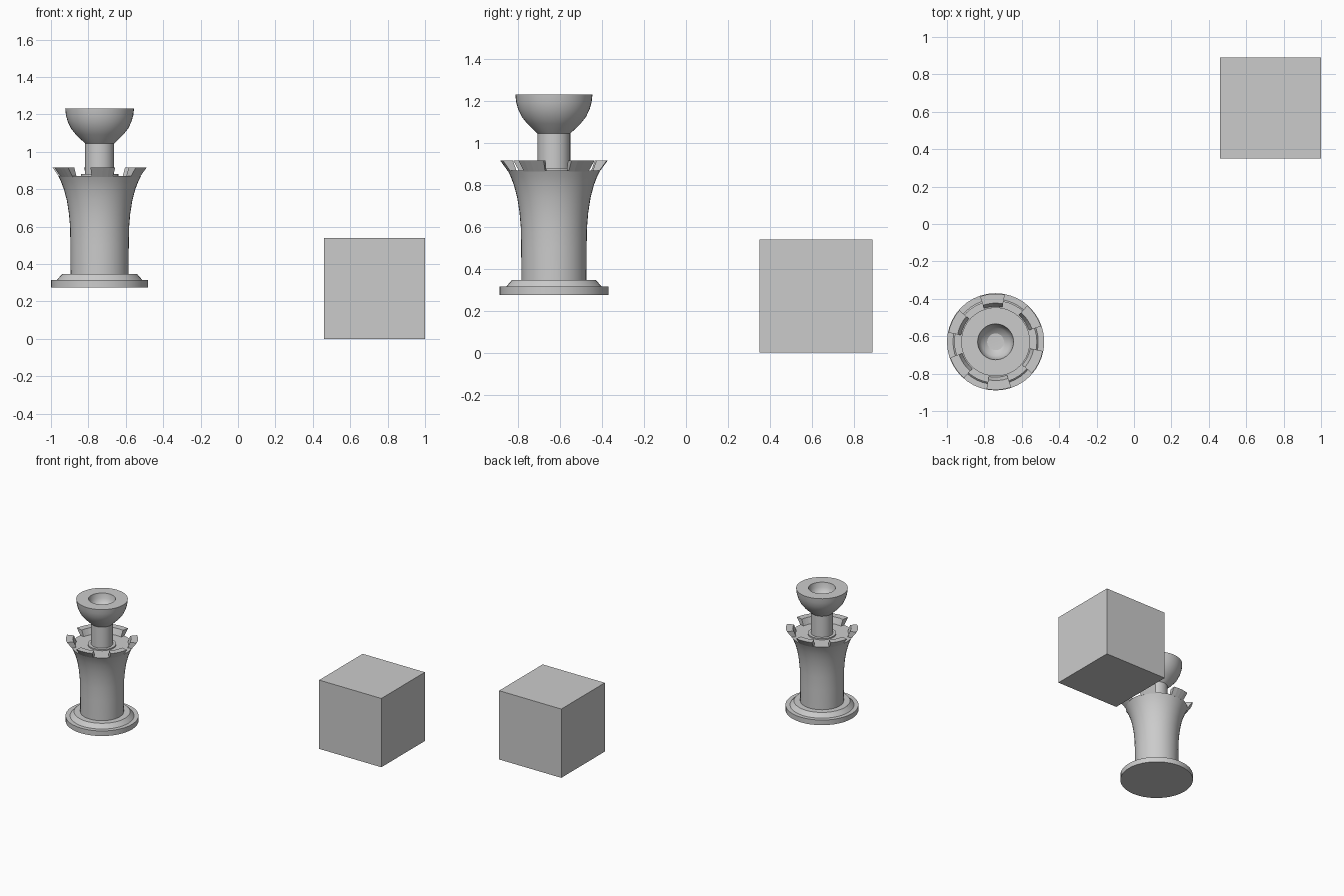
import bpy, bmesh, math

if "Cube" in bpy.data.objects:
    bpy.data.objects.remove(bpy.data.objects["Cube"])

CX, CY = -0.74, -0.63   # tower axis


def finish(name, bm, smooth=False):
    bmesh.ops.recalc_face_normals(bm, faces=bm.faces)
    me = bpy.data.meshes.new(name)
    bm.to_mesh(me)
    bm.free()
    ob = bpy.data.objects.new(name, me)
    bpy.context.collection.objects.link(ob)
    if smooth:
        bpy.ops.object.select_all(action='DESELECT')
        ob.select_set(True)
        bpy.context.view_layer.objects.active = ob
        bpy.ops.object.shade_smooth_by_angle(angle=math.radians(30))
    return ob


def lathe(name, profile, steps=40, smooth=True):
    """Revolve an (r, z) profile around the tower axis; r = 0 ends close it."""
    bm = bmesh.new()
    vs = [bm.verts.new((CX + r, CY, z)) for r, z in profile]
    es = [bm.edges.new(p) for p in zip(vs, vs[1:])]
    bmesh.ops.spin(bm, geom=vs + es, cent=(CX, CY, 0), axis=(0, 0, 1),
                   angle=math.tau, steps=steps)
    bmesh.ops.remove_doubles(bm, verts=bm.verts, dist=1e-4)
    return finish(name, bm, smooth)


def wedge(name, section, mid, width, steps=4):
    """Revolve a closed (r, z) section over a short arc, with end caps."""
    bm = bmesh.new()
    rings = []
    for i in range(steps + 1):
        a = math.radians(mid - width / 2 + width * i / steps)
        rings.append([bm.verts.new((CX + r * math.cos(a), CY + r * math.sin(a), z))
                      for r, z in section])
    n = len(section)
    for a, b in zip(rings, rings[1:]):
        for j in range(n):
            k = (j + 1) % n
            bm.faces.new((a[j], a[k], b[k], b[j]))
    bm.faces.new(rings[0])
    bm.faces.new(rings[-1])
    return finish(name, bm)


# Separate cube
bm = bmesh.new()
bmesh.ops.create_cube(bm, size=0.54)
bmesh.ops.translate(bm, verts=bm.verts, vec=(0.73, 0.62, 0.27))
finish("cube_block", bm)

# Stepped foot of the tower
lathe("tower_base", [(0, 0.275), (0.26, 0.275), (0.26, 0.315), (0.228, 0.315),
                     (0.2, 0.347), (0, 0.347)])

# Flaring shaft with a flat deck
lathe("tower_shaft", [(0.155, 0.34), (0.156, 0.5), (0.158, 0.6), (0.164, 0.67),
                      (0.175, 0.74), (0.191, 0.80), (0.207, 0.842),
                      (0.221, 0.87), (0, 0.87)])

# Battlements continuing the flare
for i in range(6):
    wedge(f"battlement_{i + 1}",
          [(0.187, 0.865), (0.219, 0.865), (0.257, 0.917), (0.207, 0.917)],
          -86 + 60 * i, 30)

# Neck and hollow cup
lathe("neck", [(0.1, 0.868), (0.1, 0.88), (0.078, 0.88), (0.078, 1.05)])
lathe("cup", [(0, 1.045), (0.078, 1.045), (0.127, 1.092), (0.153, 1.125), (0.17, 1.16),
              (0.18, 1.195), (0.184, 1.232), (0.096, 1.232), (0.09, 1.195),
              (0.075, 1.165), (0.045, 1.145), (0, 1.143)])
